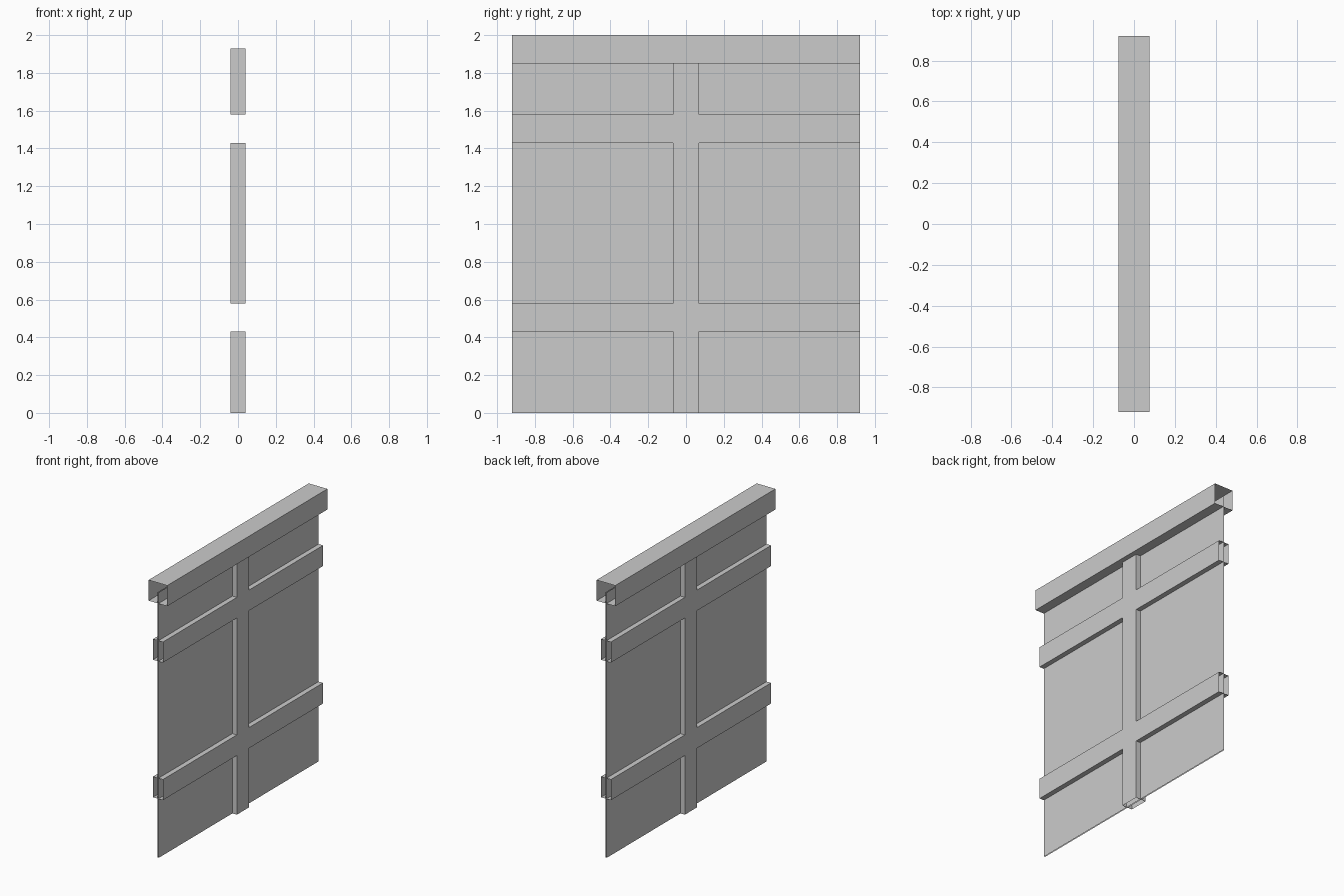
import bpy
import bmesh
from mathutils import Vector

old = bpy.data.objects.get("Cube")
if old:
    bpy.data.objects.remove(old, do_unlink=True)

HALF_WIDTH = 0.92
INNER_TOP = 1.93

grey = bpy.data.materials.new("plain grey")
grey.use_nodes = True
colour = (0.6, 0.6, 0.6, 1)
grey.diffuse_color = colour
grey.node_tree.nodes["Principled BSDF"].inputs["Base Color"].default_value = colour


def finish(name, bm, open_axes):
    """Orient the shell, open its outer ends and make the object."""
    bmesh.ops.recalc_face_normals(bm, faces=bm.faces[:])
    ends = []
    for axis in open_axes:
        low = min(v.co[axis] for v in bm.verts)
        high = max(v.co[axis] for v in bm.verts)
        ends += [f for f in bm.faces
                 if all(abs(v.co[axis] - low) < 1e-4 for v in f.verts)
                 or all(abs(v.co[axis] - high) < 1e-4 for v in f.verts)]
    bmesh.ops.delete(bm, geom=list(set(ends)), context="FACES")
    mesh = bpy.data.meshes.new(name)
    bm.to_mesh(mesh)
    bm.free()
    mesh.materials.append(grey)
    obj = bpy.data.objects.new(name, mesh)
    bpy.context.collection.objects.link(obj)
    return obj


def sleeve(name, half_depth, bottom, top, open_axes):
    """Full-width box, open along the given axes."""
    bm = bmesh.new()
    bmesh.ops.create_cube(bm, size=1)
    bmesh.ops.scale(bm, vec=(half_depth * 2, HALF_WIDTH * 2, top - bottom), verts=bm.verts)
    bmesh.ops.translate(bm, vec=(0, 0, (bottom + top) / 2), verts=bm.verts)
    return finish(name, bm, open_axes)


# Thin sheet and hollow top rail
sleeve("panel", 0.004, 0, INNER_TOP, (1, 2))
sleeve("top_rail", 0.075, 1.85, 2.0, (1,))

# Centre post and two cross rails joined as one hollow frame
columns = [-HALF_WIDTH, -0.07, 0.07, HALF_WIDTH]
rows = [0, 0.43, 0.58, 1.43, 1.58, INNER_TOP]
depth = 0.04
bm = bmesh.new()
for c in range(len(columns) - 1):
    for r in range(len(rows) - 1):
        if c == 1 or r % 2 == 1:
            y0, y1 = columns[c:c + 2]
            z0, z1 = rows[r:r + 2]
            corners = [(y0, z0), (y1, z0), (y1, z1), (y0, z1)]
            bm.faces.new([bm.verts.new((-depth, y, z)) for y, z in corners])
bmesh.ops.remove_doubles(bm, verts=bm.verts[:], dist=1e-4)
far = bmesh.ops.extrude_face_region(bm, geom=bm.faces[:], use_keep_orig=True)
moved = [g for g in far["geom"] if isinstance(g, bmesh.types.BMVert)]
bmesh.ops.translate(bm, vec=Vector((depth * 2, 0, 0)), verts=moved)
finish("cross_frame", bm, (1, 2))
